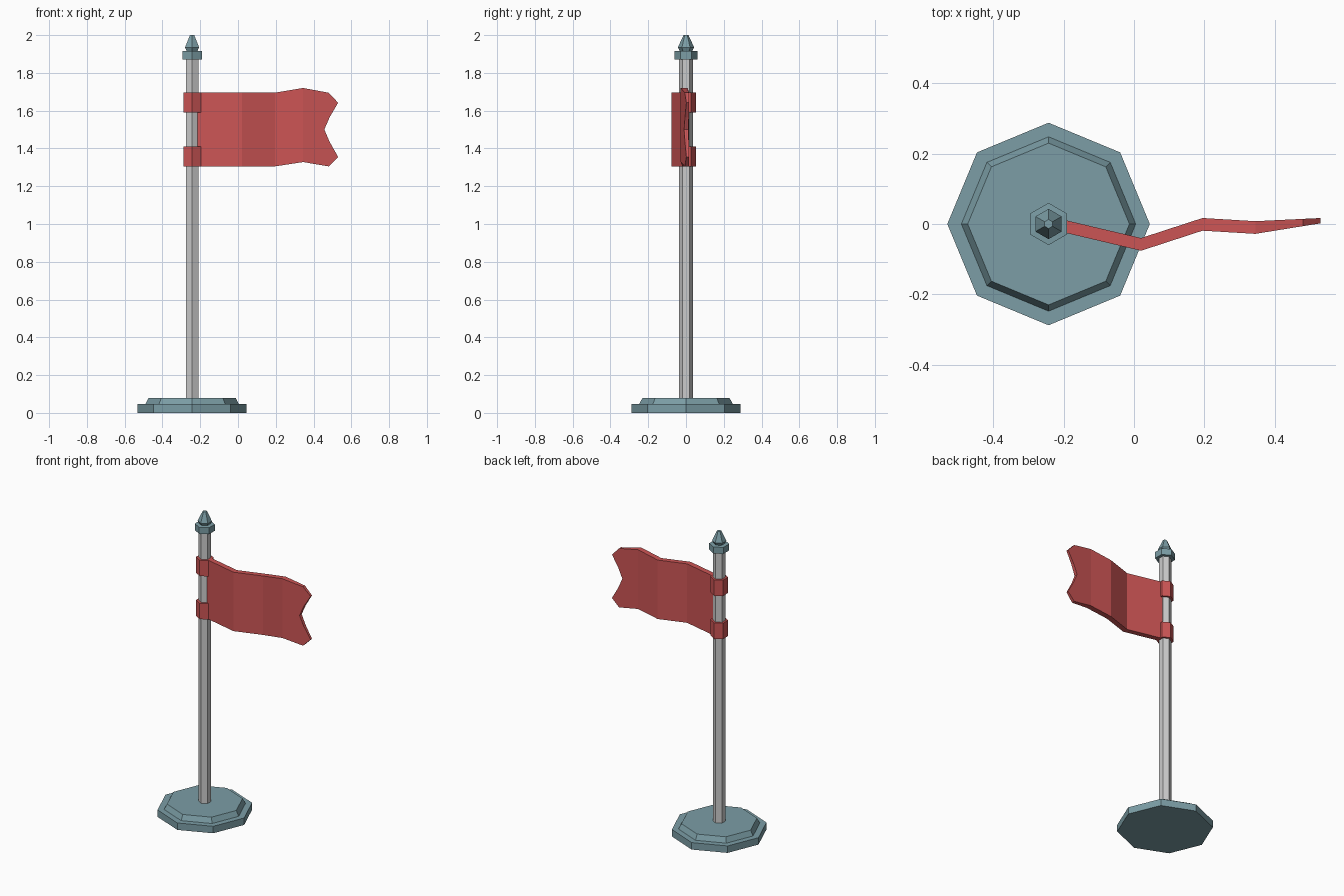
import bpy, bmesh, math

if "Cube" in bpy.data.objects:
    bpy.data.objects.remove(bpy.data.objects["Cube"])

PX = -0.243  # pole axis


def material(name, rgb):
    m = bpy.data.materials.new(name)
    m.diffuse_color = (*rgb, 1)
    m.use_nodes = True
    m.node_tree.nodes["Principled BSDF"].inputs["Base Color"].default_value = m.diffuse_color
    return m


slate = material("slate", (0.20, 0.34, 0.38))
red = material("red", (0.60, 0.09, 0.09))


def finish(bm, name, mat=None):
    bmesh.ops.recalc_face_normals(bm, faces=bm.faces)
    me = bpy.data.meshes.new(name)
    bm.to_mesh(me)
    bm.free()
    ob = bpy.data.objects.new(name, me)
    bpy.context.collection.objects.link(ob)
    if mat:
        me.materials.append(mat)
    return ob


def turned(name, profile, sides, start, mat=None):
    """Faceted solid from (radius, z) rings around the pole axis."""
    bm = bmesh.new()
    rings = []
    for r, z in profile:
        angles = [math.radians(start) + math.tau * i / sides for i in range(sides)]
        rings.append([bm.verts.new((PX + r * math.cos(a), r * math.sin(a), z)) for a in angles])
    for lo, hi in zip(rings, rings[1:]):
        for i in range(sides):
            j = (i + 1) % sides
            bm.faces.new((lo[i], lo[j], hi[j], hi[i]))
    bm.faces.new(rings[0][::-1])
    bm.faces.new(rings[-1])
    return finish(bm, name, mat)


# Stepped octagonal base, hexagonal pole and pointed finial
turned("base", [(0.288, 0), (0.288, 0.046), (0.248, 0.046), (0.23, 0.08)], 8, 0, slate)
turned("pole", [(0.038, 0.07), (0.038, 1.88)], 6, 30)
turned("finial", [(0.06, 1.872), (0.06, 1.915), (0.033, 1.917), (0.043, 1.935), (0.013, 2.0)], 6, 30, slate)

# Bands holding the flag
for name, z in (("lower_band", 1.305), ("upper_band", 1.59)):
    turned(name, [(0.053, z), (0.053, z + 0.105)], 6, 30, red)

# Waving flag: columns of (x, bottom z, top z), then the swallow-tail edge
columns = [(-0.225, 1.305, 1.695), (0.02, 1.305, 1.695), (0.195, 1.305, 1.695), (0.345, 1.328, 1.72)]
tail = [(0.48, 1.305), (0.53, 1.355), (0.485, 1.435), (0.457, 1.5), (0.485, 1.565), (0.53, 1.642), (0.48, 1.695)]
# Cloth surface: (x, front y, back y)
wave = [(-0.225, -0.018, 0.018), (0.02, -0.076, -0.040), (0.195, -0.019, 0.017),
        (0.345, -0.028, 0.008), (0.531, 0.002, 0.017)]


def cloth_y(x, side):
    for a, b in zip(wave, wave[1:]):
        if x <= b[0]:
            t = (x - a[0]) / (b[0] - a[0])
            return a[side] + t * (b[side] - a[side])


bm = bmesh.new()
loops = []
for side in (1, 2):
    def vert(x, z):
        return bm.verts.new((x, cloth_y(x, side), z))
    low = [vert(x, b) for x, b, t in columns]
    high = [vert(x, t) for x, b, t in columns]
    end = [vert(x, z) for x, z in tail]
    for i in range(len(columns) - 1):
        bm.faces.new((low[i], low[i + 1], high[i + 1], high[i]))
    bm.faces.new([low[-1]] + end + [high[-1]])
    loops.append(low + end + high[::-1])
front, back = loops
for i in range(len(front)):
    j = (i + 1) % len(front)
    bm.faces.new((front[i], back[i], back[j], front[j]))
finish(bm, "flag", red)
